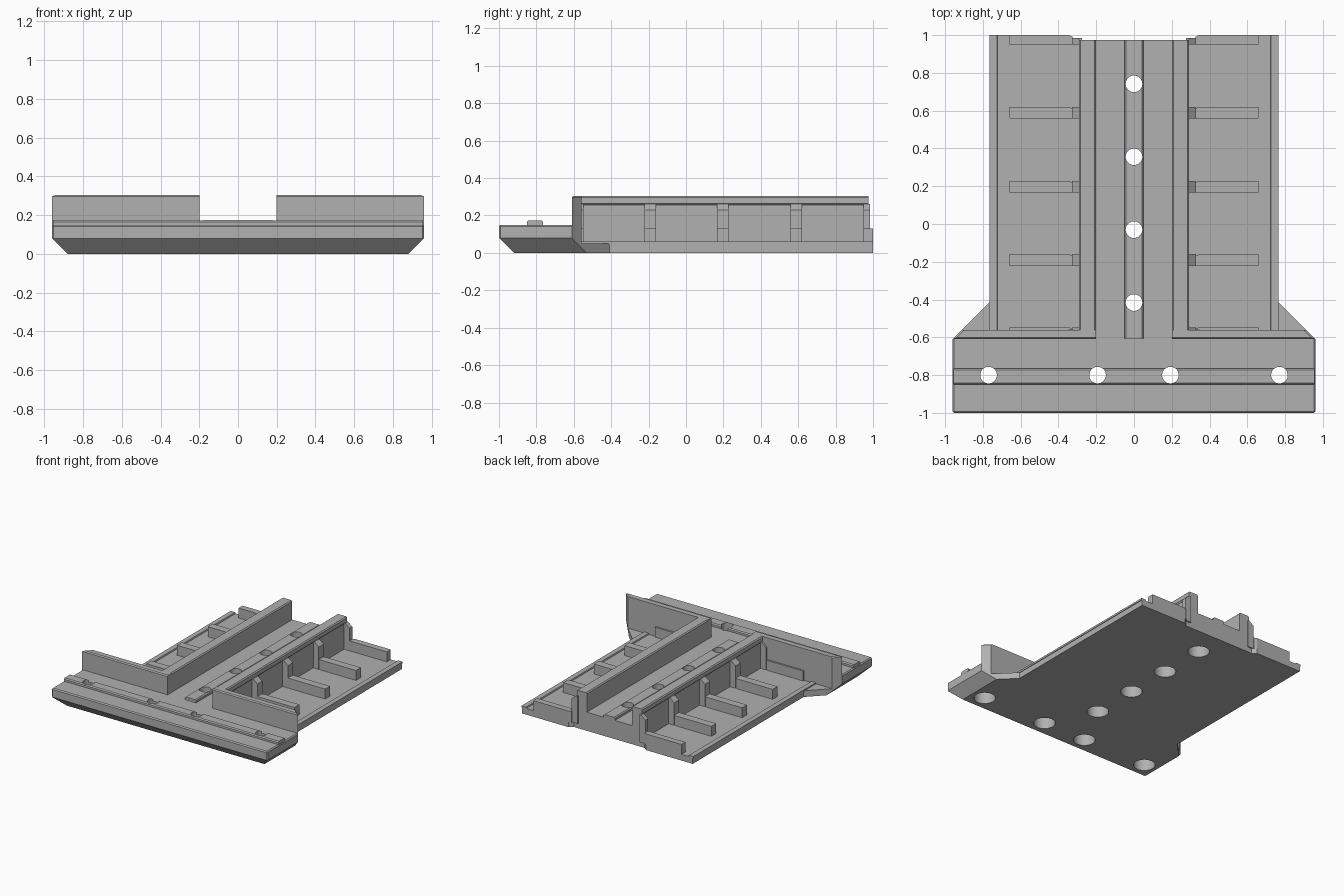
import bpy, bmesh, math
from mathutils import Vector

if "Cube" in bpy.data.objects:
    bpy.data.objects.remove(bpy.data.objects["Cube"], do_unlink=True)

grey = bpy.data.materials.new("plain_grey")
grey.use_nodes = True
COLOUR = (0.44, 0.44, 0.44, 1)
grey.diffuse_color = COLOUR
grey.node_tree.nodes["Principled BSDF"].inputs["Base Color"].default_value = COLOUR

SLANT = 0.08   # underside chamfer of the front bar
EDGE = 0.008   # small edge break


def finish(name, bm, mirror=False):
    bmesh.ops.recalc_face_normals(bm, faces=bm.faces[:])
    mesh = bpy.data.meshes.new(name)
    bm.to_mesh(mesh)
    bm.free()
    mesh.materials.append(grey)
    obj = bpy.data.objects.new(name, mesh)
    bpy.context.collection.objects.link(obj)
    if mirror:
        obj.modifiers.new("mirror", "MIRROR").use_mirror_merge = False
    return obj


def prism(name, outline, z0, z1, mirror=False, slant=False, soften=None):
    """Extrude a plan outline, optionally slanting its underside and breaking edges."""
    bm = bmesh.new()
    face = bm.faces.new([bm.verts.new((x, y, z0)) for x, y in outline])
    up = bmesh.ops.extrude_face_region(bm, geom=[face])
    moved = [v for v in up["geom"] if isinstance(v, bmesh.types.BMVert)]
    bmesh.ops.translate(bm, verts=moved, vec=(0, 0, z1 - z0))
    bmesh.ops.recalc_face_normals(bm, faces=bm.faces[:])
    if soften:
        edges = [e for e in bm.edges if soften((e.verts[0].co + e.verts[1].co) / 2, e)]
        bmesh.ops.bevel(bm, geom=edges, offset=EDGE, segments=1, affect='EDGES')
    if slant:
        for point, normal in (((0.96 - SLANT, 0, 0), (1, 0, -1)),
                              ((SLANT - 0.96, 0, 0), (-1, 0, -1)),
                              ((0, SLANT - 1, 0), (0, -1, -1))):
            cut = bmesh.ops.bisect_plane(bm, geom=bm.verts[:] + bm.edges[:] + bm.faces[:],
                                         plane_co=point, plane_no=Vector(normal),
                                         clear_outer=True)
            rim = [e for e in cut["geom_cut"] if isinstance(e, bmesh.types.BMEdge)]
            if rim:
                bmesh.ops.holes_fill(bm, edges=[e for e in bm.edges if e.is_boundary], sides=0)
    return finish(name, bm, mirror)


def rect(x0, x1, y0, y1):
    return [(x0, y0), (x1, y0), (x1, y1), (x0, y1)]


def profile_x(name, points, y0, y1, mirror=False):
    """Extrude an x-z section along y."""
    bm = bmesh.new()
    face = bm.faces.new([bm.verts.new((x, y0, z)) for x, z in points])
    up = bmesh.ops.extrude_face_region(bm, geom=[face])
    moved = [v for v in up["geom"] if isinstance(v, bmesh.types.BMVert)]
    bmesh.ops.translate(bm, verts=moved, vec=(0, y1 - y0, 0))
    return finish(name, bm, mirror)


def drill(name, radius, z0, z1):
    """One cutter holding a cylinder at every screw position."""
    bm = bmesh.new()
    spots = [(x, -0.8) for x in (-0.77, -0.193, 0.193, 0.77)]
    spots += [(0, 0.742 - 0.386 * i) for i in range(4)]
    for x, y in spots:
        ring = bmesh.ops.create_cone(bm, cap_ends=True, segments=40, radius1=radius,
                                     radius2=radius, depth=z1 - z0)
        bmesh.ops.translate(bm, verts=ring["verts"], vec=(x, y, (z0 + z1) / 2))
    obj = finish(name, bm)
    obj.hide_render = True
    return obj


# Front bar with slanted underside
bar = prism("front_bar", rect(-0.96, 0.96, -1, -0.61), 0, 0.15, slant=True,
            soften=lambda m, e: (m.z > 0.14 or abs(m.z - 0.075) < 0.01) and m.y < -0.62
            and (m.z > 0.14 or m.y < -0.99))

# Raised rail along the bar and along the central channel
bar_rail = prism("bar_rail", rect(-0.955, 0.955, -0.85, -0.765), 0.14, 0.174,
                 soften=lambda m, e: m.z > 0.17 and abs(m.x) < 0.1)
spine = prism("channel_floor", rect(-0.2, 0.2, -0.61, 0.975), 0, 0.15)
spine_rail = prism("channel_rail", rect(-0.05, 0.05, -0.605, 0.975), 0.14, 0.174,
                   soften=lambda m, e: m.z > 0.17 and abs(m.x) > 0.01)

# Screw holes, wide below and narrow above
cutters = [drill("head_cutter", 0.08, -0.05, 0.1), drill("shaft_cutter", 0.044, 0.05, 0.3)]
for part in (bar, bar_rail, spine, spine_rail):
    bpy.ops.object.select_all(action='DESELECT')
    bpy.context.view_layer.objects.active = part
    part.select_set(True)
    for cutter in cutters:
        mod = part.modifiers.new("holes", "BOOLEAN")
        mod.operation, mod.solver, mod.object = 'DIFFERENCE', 'EXACT', cutter
        bpy.ops.object.modifier_apply(modifier=mod.name)
    bpy.ops.object.shade_smooth_by_angle(angle=math.radians(30))
for cutter in cutters:
    bpy.data.objects.remove(cutter, do_unlink=True)

# Cross walls behind the bar, ends cut on the diagonal
prism("cross_wall", [(0.2, -0.61), (0.96, -0.61), (0.91, -0.56), (0.2, -0.56)],
      0, 0.305, mirror=True, slant=True,
      soften=lambda m, e: m.z > 0.3 and (m.y < -0.6 or m.x > 0.9))

# Channel side walls with a slightly overhanging cap
profile_x("channel_wall", [(0.2, 0), (0.28, 0), (0.28, 0.255), (0.29, 0.265),
                           (0.29, 0.297), (0.282, 0.305), (0.208, 0.305), (0.2, 0.297)],
          -0.56, 0.975, mirror=True)

# Tray floors with corner gussets
prism("tray_floor", [(0.28, -0.56), (0.91, -0.56), (0.76, -0.41), (0.76, 1.0),
                     (0.345, 1.0), (0.315, 0.975), (0.28, 0.975)],
      0, 0.05, mirror=True, slant=True)
profile_x("tray_lip", [(0.72, 0.045), (0.765, 0.045), (0.765, 0.06), (0.725, 0.06)],
          -0.56, 1.0, mirror=True)

# Divider ribs and their posts; the end ones are thinner
for y0, y1 in ((-0.56, -0.547), (-0.222, -0.16), (0.166, 0.228), (0.558, 0.62), (0.95, 1.0)):
    t = 0.008
    prism("divider_rib", [(0.345, y0), (0.66, y0), (0.66, y1), (0.345, y1),
                          (0.325, max(y1 - t, y0 + 0.004)), (0.325, y0 + 0.002)],
          0.04, 0.13, mirror=True)
    profile_x("divider_post", [(0.275, 0.04), (0.328, 0.04), (0.328, 0.23), (0.29, 0.262),
                               (0.275, 0.262)], y0, min(y1, 0.985), mirror=True)
